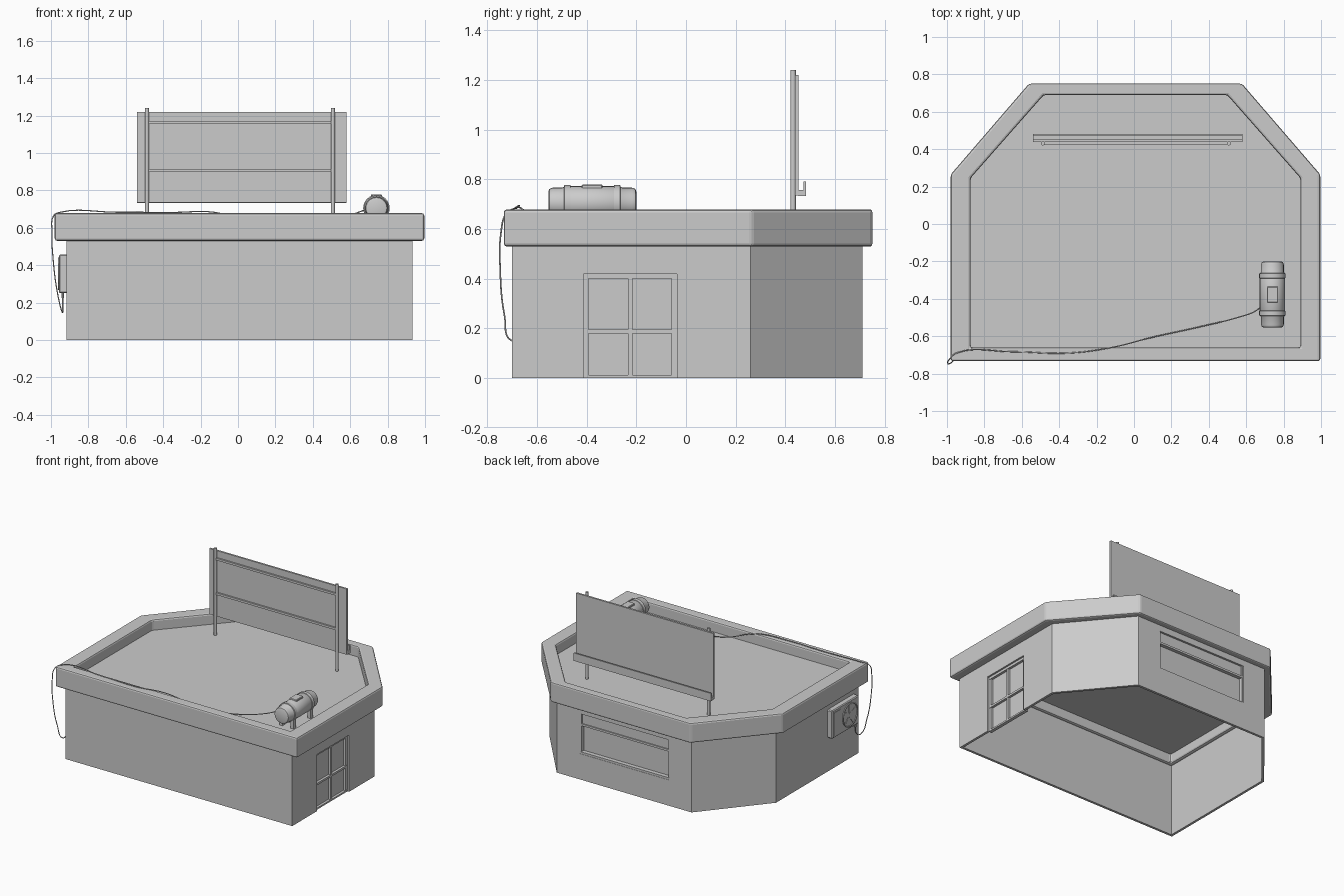
import bpy, bmesh, math
from mathutils import Matrix, Vector

if "Cube" in bpy.data.objects:
    bpy.data.objects.remove(bpy.data.objects["Cube"])

CX = 0.008


def outline(w, yf, ys, yb, xb):
    # rectangle with both back corners cut off
    return [(CX - w, yf), (CX + w, yf), (CX + w, ys), (CX + xb, yb), (CX - xb, yb), (CX - w, ys)]


def add_object(name, bm, smooth=False):
    bmesh.ops.recalc_face_normals(bm, faces=bm.faces)
    me = bpy.data.meshes.new(name)
    bm.to_mesh(me)
    bm.free()
    ob = bpy.data.objects.new(name, me)
    bpy.context.collection.objects.link(ob)
    if smooth:
        select(ob)
        bpy.ops.object.shade_smooth_by_angle(angle=math.radians(35))
    return ob


def select(ob):
    bpy.ops.object.select_all(action='DESELECT')
    ob.select_set(True)
    bpy.context.view_layer.objects.active = ob


def bevel(ob, width, segments=2):
    m = ob.modifiers.new("bevel", 'BEVEL')
    m.width, m.segments, m.limit_method = width, segments, 'ANGLE'
    return ob


def ring(name, outer, inner, z0, z1):
    # closed hollow band between two outlines
    bm = bmesh.new()
    loops = [[bm.verts.new((x, y, z)) for x, y in pts]
             for pts, z in ((outer, z0), (outer, z1), (inner, z1), (inner, z0))]
    n = len(outer)
    for k in range(4):
        a, b = loops[k], loops[(k + 1) % 4]
        for i in range(n):
            j = (i + 1) % n
            bm.faces.new((a[i], a[j], b[j], b[i]))
    return add_object(name, bm)


def box(name, x0, x1, y0, y1, z0, z1):
    bm = bmesh.new()
    bmesh.ops.create_cube(bm, size=1)
    for v in bm.verts:
        v.co = ((x0 + x1) / 2 + v.co.x * (x1 - x0),
                (y0 + y1) / 2 + v.co.y * (y1 - y0),
                (z0 + z1) / 2 + v.co.z * (z1 - z0))
    return add_object(name, bm)


def lathe(name, profile, center, axis, segs=24):
    # profile of (radius, distance) turned around an axis
    bm = bmesh.new()
    rot = Vector((0, 0, 1)).rotation_difference(Vector(axis)).to_matrix()
    rows = []
    for r, d in profile:
        rows.append([bm.verts.new(rot @ Vector((r * math.cos(t), r * math.sin(t), d)) + Vector(center))
                     for t in (2 * math.pi * i / segs for i in range(segs))])
    for a, b in zip(rows, rows[1:]):
        for i in range(segs):
            j = (i + 1) % segs
            bm.faces.new((a[i], a[j], b[j], b[i]))
    bm.faces.new(rows[0])
    bm.faces.new(rows[-1])
    return add_object(name, bm, True)


def cut(ob, cutter):
    m = ob.modifiers.new("opening", 'BOOLEAN')
    m.operation, m.object, m.solver = 'DIFFERENCE', cutter, 'EXACT'
    select(ob)
    bpy.ops.object.modifier_apply(modifier=m.name)
    bpy.data.objects.remove(cutter)


# walls with door and window openings, open underneath
walls = ring("walls", outline(.925, -.70, .26, .71, .55), outline(.907, -.682, .252, .692, .54), 0, .545)
cut(walls, box("door_cutter", .85, 1, -.413, -.037, -.1, .418))
cut(walls, box("window_cutter", -.36, .37, .65, .8, .19, .485))

# parapet and roof deck
inner = outline(.882, -.66, .245, .69, .49)
bevel(ring("parapet", outline(.988, -.733, .265, .75, .57), inner, .53, .678), .012)
bm = bmesh.new()
bm.faces.new([bm.verts.new((x, y, .60)) for x, y in inner])
add_object("roof_deck", bm)

# glazed double door on the right
box("door_glass", .895, .902, -.413, -.037, 0, .418)
for i, (y0, y1) in enumerate([(-.413, -.392), (-.233, -.215), (-.058, -.037)]):
    box(f"door_upright_{i}", .897, .918, y0, y1, 0, .418)
for i, (z0, z1) in enumerate([(0, .012), (.18, .195), (.40, .418)]):
    box(f"door_rail_{i}", .897, .92, -.413, -.037, z0, z1)

# back service window with half-lowered shutter and sill
box("window_pane", -.36, .37, .67, .677, .19, .485)
box("window_shutter", -.35, .36, .677, .695, .41, .485)
box("window_shutter_bar", -.35, .36, .677, .703, .395, .41)
box("window_sill", -.36, .37, .675, .708, .19, .205)
for s in (-.36, .36):
    box("window_jamb", s, s + .01, .675, .706, .19, .485)

# sign board on two posts, facing the back
box("sign_board", -.54, .58, .438, .452, .735, 1.22)
for x in (-.487, .507):
    lathe("sign_post", [(.011, .60), (.011, 1.24)], (x, .431, 0), (0, 0, 1), 12)
for z in (.907, 1.162):
    box("sign_rail", -.487, .507, .426, .44, z - .008, z + .008)
box("sign_tray", -.54, .58, .45, .482, .732, .757)
box("sign_tray_lip", -.54, .58, .472, .482, .732, .79)

# roof tank lying along y on two saddles
TX, TZ = .74, .705
lathe("tank_body", [(.045, -.177), (.056, -.173), (.061, -.16), (.061, -.12), (.068, -.11),
                    (.068, .11), (.061, .12), (.061, .16), (.056, .173), (.045, .177)],
      (TX, -.377, TZ), (0, 1, 0))
for y in (-.477, -.277):
    lathe("tank_strap", [(.066, -.014), (.071, -.012), (.071, .012), (.066, .014)], (TX, y, TZ), (0, 1, 0))
    for s in (-1, 1):
        box("tank_foot", TX + s * .045 - .012, TX + s * .045 + .012, y - .015, y + .015, .60, .67)
bevel(box("tank_hatch", TX - .03, TX + .03, -.42, -.335, .755, .778), .004, 1)

# air conditioner on the left wall
bevel(box("cooler_case", -.957, -.90, -.65, -.34, .25, .457), .006, 1)
FY, FZ = -.545, .354
bm = bmesh.new()
segs = 28
rows = [[bm.verts.new((x, FY + r * math.cos(t), FZ + r * math.sin(t)))
         for t in (2 * math.pi * i / segs for i in range(segs))]
        for r, x in ((.088, -.955), (.088, -.963), (.08, -.963), (.08, -.955))]
for a, b in zip(rows, rows[1:]):
    for i in range(segs):
        j = (i + 1) % segs
        bm.faces.new((a[i], a[j], b[j], b[i]))
add_object("cooler_fan_ring", bm, True)
lathe("cooler_fan_hub", [(.02, 0), (.02, .006)], (-.956, FY, FZ), (-1, 0, 0), 16)
for k in range(5):
    blade = box(f"cooler_fan_blade_{k}", -.961, -.958, -.016, .016, .012, .076)
    blade.matrix_world = Matrix.Translation((0, FY, FZ)) @ Matrix.Rotation(k * math.tau / 5, 4, 'X')
box("cooler_side_panel", -.96, -.955, -.435, -.355, .27, .437)
lathe("cooler_plug", [(.008, .225), (.008, .255)], (-.937, -.635, 0), (0, 0, 1), 10)

# cable from the tank over the parapet to the air conditioner
path = [(.69, -.43, .70), (.65, -.465, .685), (.57, -.495, .655), (.35, -.55, .615), (.1, -.605, .62),
        (-.12, -.66, .682), (-.35, -.69, .682), (-.65, -.683, .683), (-.95, -.69, .683), (-.988, -.725, .66),
        (-.995, -.745, .58), (-.99, -.748, .45), (-.965, -.73, .25), (-.94, -.70, .15), (-.937, -.65, .17),
        (-.937, -.635, .235)]
cu = bpy.data.curves.new("power_cable", 'CURVE')
cu.dimensions, cu.bevel_depth, cu.bevel_resolution, cu.resolution_u = '3D', .0032, 1, 6
sp = cu.splines.new('BEZIER')
sp.bezier_points.add(len(path) - 1)
for p, co in zip(sp.bezier_points, path):
    p.co = co
    p.handle_left_type = p.handle_right_type = 'AUTO'
bpy.context.collection.objects.link(bpy.data.objects.new("power_cable", cu))
